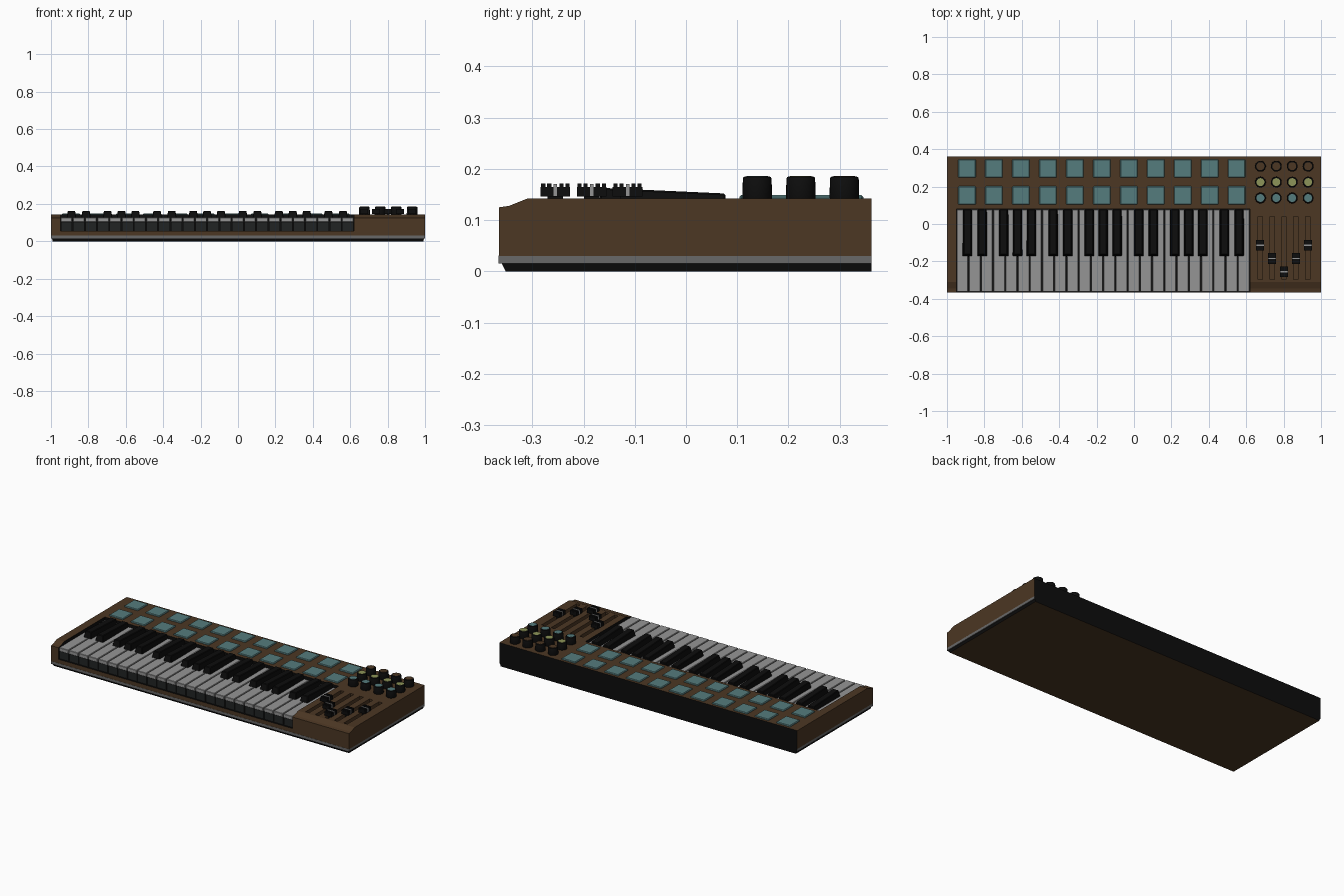
import bpy, bmesh
from mathutils import Vector

if "Cube" in bpy.data.objects:
    bpy.data.objects.remove(bpy.data.objects["Cube"], do_unlink=True)


def material(name, r, g, b):
    m = bpy.data.materials.new(name)
    m.use_nodes = True
    m.diffuse_color = (r, g, b, 1)
    bsdf = next(n for n in m.node_tree.nodes if n.type == 'BSDF_PRINCIPLED')
    bsdf.inputs["Base Color"].default_value = (r, g, b, 1)
    return m


BROWN = material("wood brown", 0.072, 0.038, 0.017)
BLACK = material("black", 0.004, 0.004, 0.004)
GREY = material("trim grey", 0.14, 0.14, 0.14)
IVORY = material("key white", 0.30, 0.30, 0.30)
TEAL = material("pad teal", 0.09, 0.2, 0.205)
OLIVE = material("olive", 0.27, 0.30, 0.10)
DARK = material("key underside", 0.015, 0.017, 0.017)


def finish(name, bm, *mats):
    bmesh.ops.recalc_face_normals(bm, faces=bm.faces[:])
    me = bpy.data.meshes.new(name)
    bm.to_mesh(me)
    bm.free()
    for m in mats:
        me.materials.append(m)
    ob = bpy.data.objects.new(name, me)
    bpy.context.scene.collection.objects.link(ob)
    return ob


def add_box(bm, x, y, z):
    """Box from (low, high) ranges; returns its vertices."""
    verts = bmesh.ops.create_cube(bm, size=1)["verts"]
    for v in verts:
        v.co = Vector([r[0] if c < 0 else r[1] for r, c in zip((x, y, z), v.co)])
    return verts


def box(name, x, y, z, mat, bevel=0):
    bm = bmesh.new()
    add_box(bm, x, y, z)
    ob = finish(name, bm, mat)
    if bevel:
        mod = ob.modifiers.new("bevel", 'BEVEL')
        mod.width, mod.segments = bevel, 1
    return ob


def span(c, size):
    return (c - size / 2, c + size / 2)


FRONT, BACK, TOP = -0.365, 0.362, 0.142
KEY_L, KEY_R, KEY_BACK = -0.95, 0.62, 0.08
SLIDER_X = [0.674 + 0.064 * i for i in range(5)]

# Case: side profile swept across the width
bm = bmesh.new()
profile = [(FRONT, 0.03), (BACK, 0.03), (BACK, TOP), (-0.31, TOP), (-0.345, 0.128), (FRONT, 0.125)]
face = bm.faces.new([bm.verts.new((-1, y, z)) for y, z in profile])
ext = bmesh.ops.extrude_face_region(bm, geom=[face])["geom"]
bmesh.ops.translate(bm, vec=(2, 0, 0), verts=[g for g in ext if isinstance(g, bmesh.types.BMVert)])
case = finish("case", bm, BROWN, BLACK)

# Key well and slider slots cut out of the case
bm = bmesh.new()
add_box(bm, (KEY_L, KEY_R), (-0.5, KEY_BACK), (0.055, 0.3))
for x in SLIDER_X:
    add_box(bm, span(x, 0.024), (-0.297, 0.04), (0.122, 0.3))
cutter = finish("case_cutter", bm)
cutter.hide_render = True
mod = case.modifiers.new("cut", 'BOOLEAN')
mod.operation, mod.solver, mod.object = 'DIFFERENCE', 'EXACT', cutter
bpy.context.view_layer.update()
cut = bpy.data.meshes.new_from_object(case.evaluated_get(bpy.context.evaluated_depsgraph_get()))
case.modifiers.clear()
case.data = cut
bpy.data.objects.remove(cutter, do_unlink=True)
cut.materials.clear()
for m in (BROWN, BLACK):
    cut.materials.append(m)
for p in cut.polygons:
    rear = p.normal.y > 0.9 and p.center.y > 0.3
    well = KEY_L - 0.01 < p.center.x < KEY_R + 0.01 and FRONT + 0.01 < p.center.y < KEY_BACK + 0.01 \
        and 0.05 < p.center.z < TOP - 0.005
    p.material_index = 1 if rear or well else 0

# Trim strip: black at the rear
trim = box("trim_strip", (-1, 1), (FRONT - 0.001, BACK), (0.015, 0.031), GREY)
trim.data.materials.append(BLACK)
for p in trim.data.polygons:
    p.material_index = 1 if p.normal.y > 0.9 else 0

# Base: black sides, brown underside, tapered inward
bm = bmesh.new()
for v in add_box(bm, (-0.995, 0.995), (-0.36, BACK), (0, 0.016)):
    if v.co.z < 0.01:
        v.co.x *= 0.996
        if v.co.y < 0:
            v.co.y += 0.008
base = finish("base", bm, BLACK, BROWN)
for p in base.data.polygons:
    p.material_index = 1 if p.normal.z < -0.9 else 0

# White keys
COUNT = 24
pitch = (KEY_R - KEY_L) / COUNT
for i in range(COUNT):
    xs = span(KEY_L + pitch * (i + 0.5), pitch - 0.005)
    box(f"white_key_{i + 1}", xs, (-0.362, 0.077), (0.104, 0.126), IVORY, 0.002)
    box(f"white_key_body_{i + 1}", xs, (-0.356, 0.077), (0.056, 0.104), DARK)

# Black keys: narrower at the top, sloping down to the rear
NUDGE = {0: -0.006, 1: 0.007, 3: -0.009, 4: 0, 5: 0.009}
for i in range(COUNT - 1):
    if i % 7 not in NUDGE:
        continue
    x = KEY_L + pitch * (i + 1) + NUDGE[i % 7]
    bm = bmesh.new()
    for v in add_box(bm, span(x, 0.056), (-0.176, 0.077), (0.11, 0.152)):
        if v.co.z > 0.13:
            v.co.x = x + (v.co.x - x) * 0.7
            if v.co.y < 0:
                v.co.y += 0.012
                v.co.z = 0.163
    ob = finish(f"black_key_{i + 1}", bm, BLACK)
    mod = ob.modifiers.new("bevel", 'BEVEL')
    mod.width, mod.segments = 0.003, 1

# Pads
for row, y in enumerate((0.153, 0.297)):
    for col in range(11):
        box(f"pad_{row + 1}_{col + 1}", span(-0.893 + 0.1442 * col, 0.094), span(y, 0.098),
            (0.138, 0.149), TEAL, 0.004)


def cylinder(name, x, y, z0, z1, r0, r1, mat):
    bm = bmesh.new()
    bmesh.ops.create_cone(bm, cap_ends=True, segments=28, radius1=r0, radius2=r1, depth=z1 - z0)
    bmesh.ops.translate(bm, vec=(x, y, (z0 + z1) / 2), verts=bm.verts[:])
    ob = finish(name, bm, mat)
    for p in ob.data.polygons:
        p.use_smooth = abs(p.normal.z) < 0.9
    return ob


# Rotary knobs with a coloured cap for each row
for row, (y, mat) in enumerate(((0.139, TEAL), (0.224, OLIVE), (0.309, BROWN))):
    for col in range(4):
        x = 0.676 + 0.085 * col
        knob = cylinder(f"knob_{row + 1}_{col + 1}", x, y, 0.14, 0.185, 0.029, 0.028, BLACK)
        mod = knob.modifiers.new("bevel", 'BEVEL')
        mod.width, mod.segments, mod.limit_method = 0.004, 2, 'ANGLE'
        cylinder(f"knob_cap_{row + 1}_{col + 1}", x, y, 0.182, 0.1865, 0.021, 0.021, mat)

# Slider handles: stem, ridged grip and pale centre stripe
for i, (x, y) in enumerate(zip(SLIDER_X, (-0.114, -0.184, -0.255, -0.184, -0.114))):
    bm = bmesh.new()
    add_box(bm, span(x, 0.016), span(y, 0.03), (0.122, 0.15))
    add_box(bm, span(x, 0.044), span(y, 0.058), (0.146, 0.165))
    for k in (-2, -1, 1, 2):
        add_box(bm, span(x, 0.044), span(y + 0.0118 * k, 0.008), (0.164, 0.172))
    finish(f"slider_handle_{i + 1}", bm, BLACK)
    box(f"slider_stripe_{i + 1}", span(x, 0.045), span(y, 0.007), (0.147, 0.171), IVORY)
